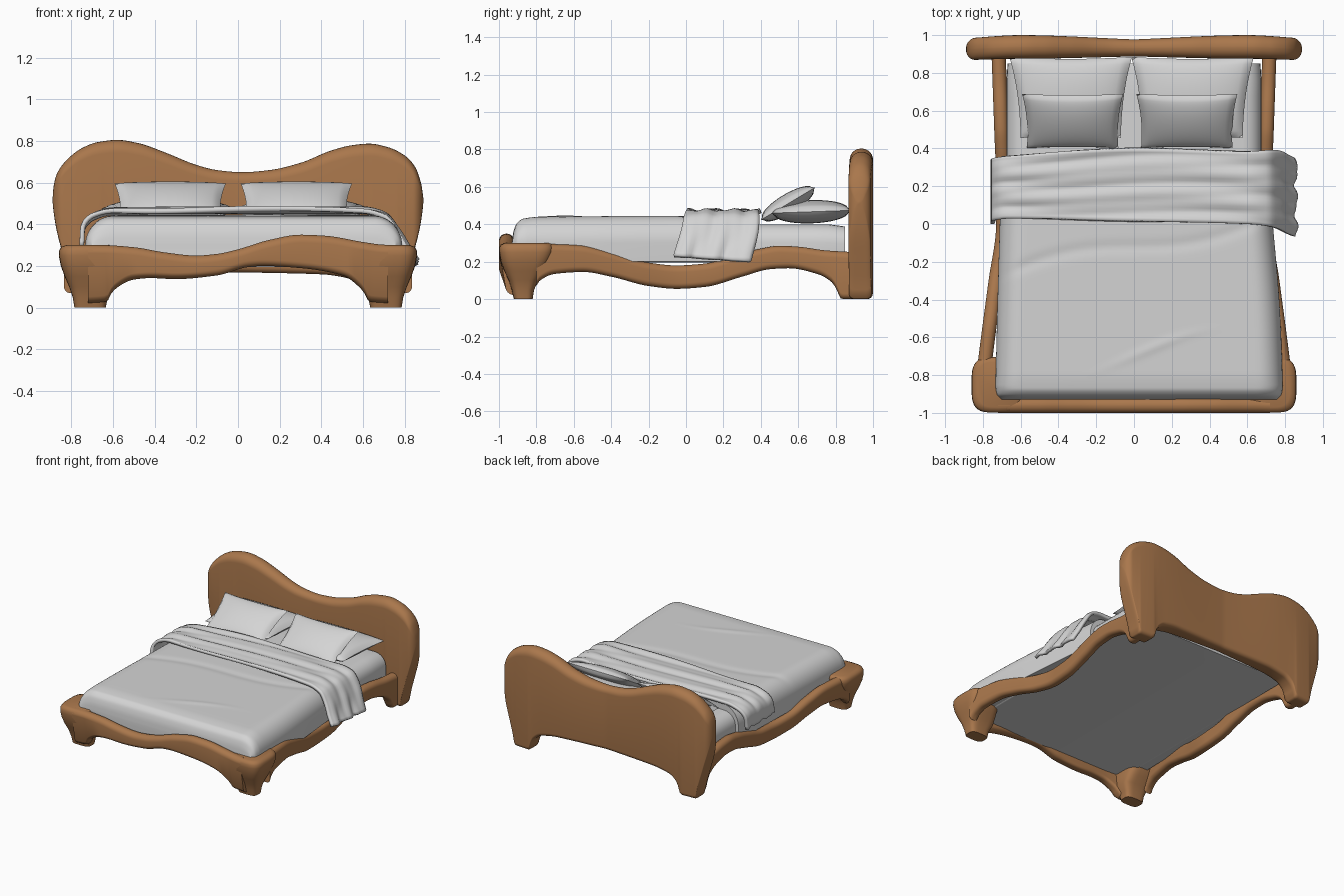
import bpy, bmesh, math
from mathutils import Matrix, Vector

if "Cube" in bpy.data.objects:
    bpy.data.objects.remove(bpy.data.objects["Cube"])


def material(name, rgb):
    m = bpy.data.materials.new(name)
    m.diffuse_color = (*rgb, 1)
    m.use_nodes = True
    m.node_tree.nodes["Principled BSDF"].inputs["Base Color"].default_value = m.diffuse_color
    return m


WOOD = material("warm wood", (0.40, 0.185, 0.072))
LINEN = material("pale linen", (0.66, 0.66, 0.66))


def curve(keys, t):
    """Smooth interpolation through (position, value) keys without overshoot."""
    if t <= keys[0][0]:
        return keys[0][1]
    if t >= keys[-1][0]:
        return keys[-1][1]
    slopes = [(b[1] - a[1]) / (b[0] - a[0]) for a, b in zip(keys, keys[1:])]

    def tangent(i):
        if i == 0 or i == len(keys) - 1:
            return slopes[0 if i == 0 else -1]
        a, b = slopes[i - 1], slopes[i]
        return 0 if a * b <= 0 else 2 * a * b / (a + b)

    i = next(k for k in range(len(slopes)) if t <= keys[k + 1][0])
    h = keys[i + 1][0] - keys[i][0]
    s = (t - keys[i][0]) / h
    return ((2*s**3 - 3*s*s + 1) * keys[i][1] + (s**3 - 2*s*s + s) * h * tangent(i)
            + (3*s*s - 2*s**3) * keys[i + 1][1] + (s**3 - s*s) * h * tangent(i + 1))


def span(a, b, n):
    return [a + (b - a) * i / n for i in range(n + 1)]


def build(name, verts, faces, mat, angle=50):
    mesh = bpy.data.meshes.new(name)
    mesh.from_pydata(verts, [], faces)
    bm = bmesh.new()
    bm.from_mesh(mesh)
    bmesh.ops.remove_doubles(bm, verts=bm.verts, dist=0.0002)
    bmesh.ops.recalc_face_normals(bm, faces=bm.faces)
    bm.to_mesh(mesh)
    bm.free()
    mesh.materials.append(mat)
    ob = bpy.data.objects.new(name, mesh)
    bpy.context.collection.objects.link(ob)
    bpy.ops.object.select_all(action='DESELECT')
    ob.select_set(True)
    bpy.context.view_layer.objects.active = ob
    bpy.ops.object.shade_smooth_by_angle(angle=math.radians(angle))
    return ob


def skin(name, rings, mat, angle=50):
    """Join equal closed rings into a capped solid."""
    n = len(rings[0])
    faces = [(r*n + i, r*n + (i+1) % n, (r+1)*n + (i+1) % n, (r+1)*n + i)
             for r in range(len(rings) - 1) for i in range(n)]
    faces += [tuple(range(n)), tuple(range((len(rings) - 1) * n, len(rings) * n))]
    return build(name, [v for r in rings for v in r], faces, mat, angle)


def section(t, zb, zt, r_bottom=0.03):
    """Upright rounded slab section as (offset, z) points."""
    h = zt - zb
    pts = []
    for q, (sx, top) in enumerate([(1, 1), (-1, 1), (-1, 0), (1, 0)]):
        r = min(t * 0.48, h * 0.48) if top else min(r_bottom, t * 0.48, h * 0.48)
        cz = zt - r if top else zb + r
        for k in range(7):
            a = math.pi / 2 * (q + k / 6)
            pts.append((sx * (t / 2 - r) + r * math.cos(a), cz + r * math.sin(a)))
    return pts


# Headboard: asymmetric double hump with two legs and a low arch
HEAD_TOP = [(-.89, .52), (-.885, .58), (-.87, .64), (-.83, .70), (-.75, .765), (-.67, .795),
            (-.58, .805), (-.48, .79), (-.35, .745), (-.2, .685), (-.1, .66), (.02, .65),
            (.15, .66), (.3, .695), (.45, .755), (.55, .78), (.63, .787), (.72, .77),
            (.8, .73), (.85, .675), (.88, .59), (.89, .52)]
HEAD_LOW = [(0, .17), (.4, .16), (.55, .135), (.62, .08), (.65, 0), (.77, 0), (.79, .08),
            (.83, .22), (.87, .37), (.885, .46), (.89, .51)]
rings = []
for s in span(-1, 1, 140):
    x = 0.89 * math.sin(math.pi / 2 * s)
    d = min(1, (0.89 - abs(x)) / 0.05)
    t = curve([(0, .09), (.6, .125), (.89, .115)], abs(x)) * max(.08, math.sqrt(1 - (1 - d)**2))
    y = curve([(0, .932), (.6, .9375), (.89, .925)], abs(x))
    rings.append([(x, y + o, z) for o, z in
                  section(t, curve(HEAD_LOW, abs(x)), curve(HEAD_TOP, x))])
skin("headboard", rings, WOOD)

# Side rails: wavy top and bottom, flaring towards the foot
RAIL_TOP = [(-.75, .295), (-.57, .288), (-.4, .25), (-.2, .195), (-.05, .18), (.1, .19),
            (.25, .23), (.4, .27), (.5, .285), (.6, .28), (.75, .26), (.92, .25)]
RAIL_LOW = [(-.82, .03), (-.78, .1), (-.7, .135), (-.55, .145), (-.4, .12), (-.2, .07),
            (-.05, .055), (.1, .065), (.3, .12), (.45, .16), (.55, .165), (.7, .135),
            (.78, .09), (.82, .02), (.83, 0), (.92, 0)]
RAIL_X = [(-.8, .835), (-.6, .81), (-.3, .77), (0, .73), (.2, .73), (.5, .74), (.92, .755)]
for side, label in ((-1, "left"), (1, "right")):
    rings = []
    for y in span(-.8, .92, 110):
        x = curve(RAIL_X, y) - .0375
        rings.append([(side * (x + o), y, z) for o, z in
                      section(.075, curve(RAIL_LOW, y), curve(RAIL_TOP, y))])
    skin(label + "_side_rail", rings, WOOD)

# Footboard: gentle wave between the front legs
FOOT_TOP = [(-.8, .30), (-.65, .30), (-.5, .29), (-.35, .265), (-.2, .25), (-.1, .258), (0, .28),
            (.15, .325), (.3, .35), (.42, .345), (.6, .315), (.7, .302), (.8, .30)]
FOOT_LOW = [(-.75, .02), (-.63, .03), (-.6, .08), (-.5, .135), (-.42, .142), (-.3, .137),
            (-.1, .155), (.05, .195), (.12, .20), (.3, .19), (.5, .155), (.6, .08),
            (.63, .03), (.75, .02)]
rings = []
for x in span(-.72, .72, 90):
    zb = curve(FOOT_LOW, x)
    low_y = lambda z: .055 * max(0, (.16 - z) / .16)   # lower edge leans inwards to the legs
    rings.append([(x, -.96 + o + low_y(z), z) for o, z in
                  section(.08, zb, curve(FOOT_TOP, x))])
skin("footboard", rings, WOOD)

# Front corner legs: tapered, soft-cornered blocks (z, x in, x out, y front, y back)
LEG = [(0, .635, .785, -.92, -.82), (.05, .625, .793, -.932, -.812), (.1, .60, .81, -.948, -.79),
       (.15, .60, .832, -.972, -.755), (.2, .60, .85, -.99, -.725), (.25, .60, .86, -.998, -.707),
       (.275, .60, .858, -.998, -.705), (.292, .60, .848, -.99, -.712), (.30, .61, .825, -.97, -.73)]
for side, label in ((-1, "left"), (1, "right")):
    rings = []
    for z, x0, x1, y0, y1 in LEG:
        ring = []
        for k in range(40):
            c, s = math.cos(k * math.pi / 20), math.sin(k * math.pi / 20)
            e = 2 / 3.6
            ring.append((side * ((x0 + x1) / 2 + (x1 - x0) / 2 * math.copysign(abs(c)**e, c)),
                         (y0 + y1) / 2 + (y1 - y0) / 2 * math.copysign(abs(s)**e, s), z))
        rings.append(ring)
    skin(label + "_front_leg", rings, WOOD)

# Mattress: rounded slab, seen under the pillows and from below
rings = []
for y in span(-.9, .85, 20):
    inset = .012 if y > .84 else 0
    rings.append([(o, y, z) for o, z in section(1.35 - inset, .195, .40 - inset)])
    for i, (x, yy, z) in enumerate(rings[-1]):       # keep the slab corners tight
        rings[-1][i] = (x, yy, z)
skin("mattress", rings, LINEN)

# Duvet: crowned cover with rolled sides, a soft foot end and faint creases
DUVET_TOP = [(-.93, .30), (-.925, .35), (-.905, .405), (-.87, .43), (-.78, .44), (.36, .447)]
rings = []
for s in span(0, 1, 90):
    y = -.93 + 1.29 * s**1.6
    tuck = curve([(-.93, .035), (-.90, .008), (-.86, 0)], y)
    xl = curve([(-.93, -.735), (-.5, -.725), (.36, -.70)], y) + tuck
    xr = curve([(-.93, .79), (-.5, .775), (0, .735), (.36, .70)], y) - tuck
    top, ring = curve(DUVET_TOP, y), [(xr, y, .20), (xl, y, .20)]
    for k in range(61):
        u = .5 - .5 * math.cos(math.pi * k / 60)
        x = xl + (xr - xl) * u
        d = min(1, min(x - xl, xr - x) / .13)
        drop = (top - .30) * (1 - math.sqrt(max(0, 1 - (1 - d)**2)))
        crease = .012 * math.exp(-((y + .12 - .25 * x + .06 * math.sin(4 * x)) / .03)**2)
        fold = .006 * math.exp(-((y + .7 - .15 * math.sin(3 * x)) / .02)**2 - ((x - .1) / .2)**2)
        ring.append((x, y, top - drop + (fold - crease * .5) * d))
    rings.append(ring)
skin("duvet", rings, LINEN)

# Folded blanket: strip across the bed, hanging down on the right
PATH_X = [(0, -.75), (.04, -.745), (.08, -.70), (.14, -.6), (.5, 0), (.8, .6), (.86, .70),
          (.91, .765), (.96, .81), (1, .85)]
PATH_Z = [(0, .29), (.04, .38), (.08, .435), (.14, .462), (.5, .468), (.8, .466), (.86, .445),
          (.91, .36), (.96, .27), (1, .20)]
NEAR = [(0, .0), (.1, .03), (.5, .015), (.8, .0), (.88, -.015), (1, -.065)]
FAR = [(0, .335), (.1, .36), (.5, .40), (.8, .385), (.88, .39), (1, .345)]
NS, NV = 90, 24
verts = []
for s in span(0, 1, NS):
    for v in span(0, 1, NV):
        y = curve(NEAR, s) + (curve(FAR, s) - curve(NEAR, s)) * v
        w = .006 * math.sin(17 * v + 5 * s + 1.5 * math.sin(7 * s)) + .003 * math.sin(31 * v - 9 * s)
        hang = max(0, s - .86) / .14
        verts.append((curve(PATH_X, s) + w * hang * 1.5, y,
                      curve(PATH_Z, s) + w * (1 - hang) + hang * .03 * (1 - v)))
m = NV + 1
faces = [(a*m + b, (a+1)*m + b, (a+1)*m + b + 1, a*m + b + 1) for a in range(NS) for b in range(NV)]
blanket = build("folded_blanket", verts, faces, LINEN, 60)
thick = blanket.modifiers.new("thickness", 'SOLIDIFY')
thick.thickness, thick.offset = .022, 0


# Pillows: two puffed sheets meeting at a thin seam with pointed corners
def pillow(name, centre, half_w, half_l, puff, tilt, taper):
    n, verts, faces = 24, [], []
    place = Matrix.Translation(centre) @ Matrix.Rotation(math.radians(tilt), 4, 'X')
    for side in (-1, 1):
        base = len(verts)
        for u in span(-1, 1, n):
            for v in span(-1, 1, n):
                z = side * puff * max(0, (1 - u*u) * (1 - v*v))**.45
                x = u * half_w * (1 - .05 * (1 - v*v)) * (1 + taper * v)
                y = v * half_l * (1 - .05 * (1 - u*u))
                verts.append(place @ Vector((x, y, z)))
        faces += [(base + a*(n+1) + b, base + (a+1)*(n+1) + b, base + (a+1)*(n+1) + b + 1,
                   base + a*(n+1) + b + 1) for a in range(n) for b in range(n)]
    build(name, verts, faces, LINEN, 60)


for label, x_back, x_front in (("left", -.335, -.325), ("right", .31, .28)):
    pillow(label + "_back_pillow", (x_back, .67, .467), .295, .215, .062, 2, .10)
    pillow(label + "_front_pillow", (x_front, .545, .51), .255, .168, .052, 31, .05)
